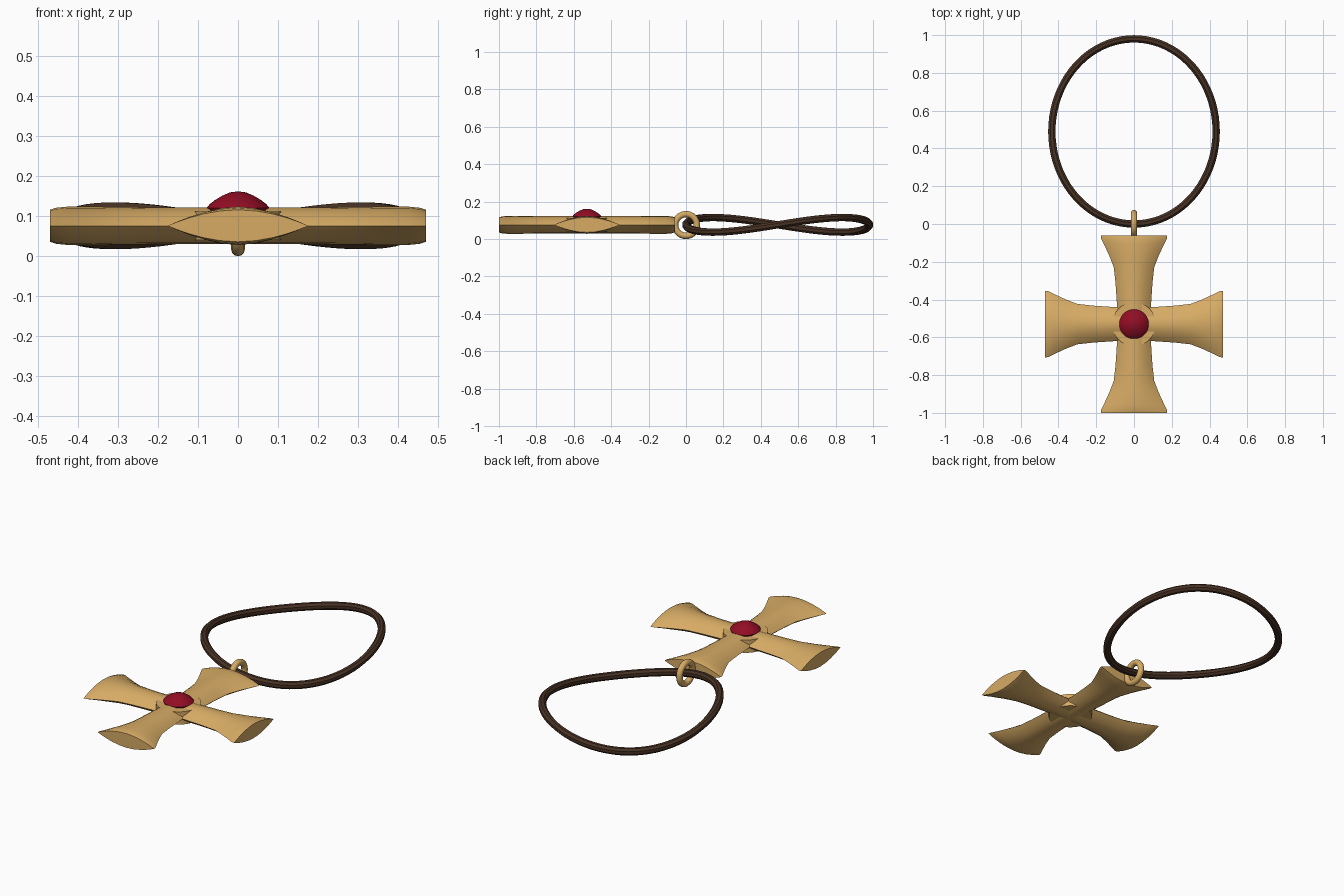
import bpy, bmesh, math
from mathutils import Matrix, Vector

cube = bpy.data.objects.get("Cube")
if cube:
    bpy.data.objects.remove(cube, do_unlink=True)

MID_Z = 0.076
CENTRE = Vector((0, -0.53, MID_Z))


def material(name, colour, roughness):
    m = bpy.data.materials.new(name)
    m.use_nodes = True
    m.diffuse_color = (*colour, 1)
    bsdf = m.node_tree.nodes["Principled BSDF"]
    bsdf.inputs["Base Color"].default_value = (*colour, 1)
    bsdf.inputs["Roughness"].default_value = roughness
    return m


gold = material("warm gold", (0.68, 0.41, 0.13), 0.4)
leather = material("dark brown leather", (0.065, 0.032, 0.018), 0.7)
red = material("deep red gem", (0.29, 0.004, 0.018), 0.2)


def finish(obj, name, mat, angle=35):
    obj.name = obj.data.name = name
    obj.data.materials.clear()
    obj.data.materials.append(mat)
    bpy.ops.object.select_all(action='DESELECT')
    obj.select_set(True)
    bpy.context.view_layer.objects.active = obj
    bpy.ops.object.shade_smooth_by_angle(angle=math.radians(angle))
    return obj


def add_mesh(name, bm, mat, angle=35):
    bmesh.ops.recalc_face_normals(bm, faces=bm.faces)
    me = bpy.data.meshes.new(name)
    bm.to_mesh(me)
    bm.free()
    obj = bpy.data.objects.new(name, me)
    bpy.context.collection.objects.link(obj)
    return finish(obj, name, mat, angle)


# Flared arms: a lens section lofted outwards (distance, half width, half height)
STATIONS = [(0, 0.087, 0.046), (0.1, 0.09, 0.046), (0.22, 0.098, 0.046),
            (0.3, 0.107, 0.047), (0.36, 0.13, 0.048), (0.425, 0.16, 0.048),
            (0.455, 0.175, 0.045), (0.47, 0.176, 0.04)]


def lens(half_w, half_h, steps=12):
    us = [math.sin(math.pi * (i / steps - 0.5)) for i in range(steps + 1)]
    upper = [(u * half_w, half_h * (1 - abs(u) ** 1.9)) for u in us]
    return upper + [(x, -z) for x, z in upper[-2:0:-1]]


def arm(name, turn):
    bm = bmesh.new()
    rings = [[bm.verts.new((x, -r, z)) for x, z in lens(w, h)]
             for r, w, h in STATIONS]
    for a, b in zip(rings, rings[1:]):
        for i in range(len(a)):
            j = (i + 1) % len(a)
            bm.faces.new((a[i], a[j], b[j], b[i]))
    bm.faces.new(rings[0])
    bm.faces.new(rings[-1])
    bm.transform(Matrix.Translation(CENTRE) @ Matrix.Rotation(turn, 4, 'Z'))
    add_mesh(name, bm, gold)


for i, side in enumerate(("front", "left", "back", "right")):
    arm(side + "_arm", i * math.pi / 2)

# Setting disc showing in the corners between the arms
bpy.ops.mesh.primitive_cylinder_add(vertices=32, radius=0.116, depth=0.072, location=CENTRE)
finish(bpy.context.object, "centre_disc", gold)

# Domed gem: a turned profile
bm = bmesh.new()
PROFILE = [(0, 0.162), (0.02, 0.1595), (0.04, 0.151), (0.058, 0.14),
           (0.071, 0.13), (0.078, 0.121), (0.074, 0.113), (0, 0.105)]
points = [bm.verts.new((r, 0, z)) for r, z in PROFILE]
edges = [bm.edges.new(pair) for pair in zip(points, points[1:])]
bmesh.ops.spin(bm, geom=points + edges, axis=(0, 0, 1), cent=(0, 0, 0),
               angle=math.tau, steps=32, use_duplicate=False)
bmesh.ops.remove_doubles(bm, verts=bm.verts, dist=0.0001)
bmesh.ops.translate(bm, verts=bm.verts, vec=(0, CENTRE.y, 0))
add_mesh("gem", bm, red, 40)

# Hanging ring standing upright at the top of the cross
bpy.ops.mesh.primitive_torus_add(major_radius=0.058, minor_radius=0.017,
                                 major_segments=32, minor_segments=12,
                                 location=(0, 0, 0.075),
                                 rotation=(0, math.pi / 2, 0))
finish(bpy.context.object, "hanging_ring", gold, 60)

# Cord loop: an oval gently twisted up and down, with a faceted section
COUNT, SIDES = 80, 8


def cord_point(t):
    return Vector((0.435 * math.cos(t), 0.49 + 0.49 * math.sin(t),
                   MID_Z + 0.039 * math.sin(2 * t)))


bm = bmesh.new()
loops = []
for i in range(COUNT):
    t = math.tau * i / COUNT
    along = (cord_point(t + 0.01) - cord_point(t - 0.01)).normalized()
    out = along.cross(Vector((0, 0, 1))).normalized()
    up = out.cross(along)
    angles = [math.tau * (k + 0.5) / SIDES for k in range(SIDES)]
    loops.append([bm.verts.new(cord_point(t) + 0.021 * (out * math.cos(a) + up * math.sin(a)))
                  for a in angles])
for i in range(COUNT):
    a, b = loops[i], loops[(i + 1) % COUNT]
    for k in range(SIDES):
        m = (k + 1) % SIDES
        bm.faces.new((a[k], a[m], b[m], b[k]))
add_mesh("cord_loop", bm, leather, 30)
